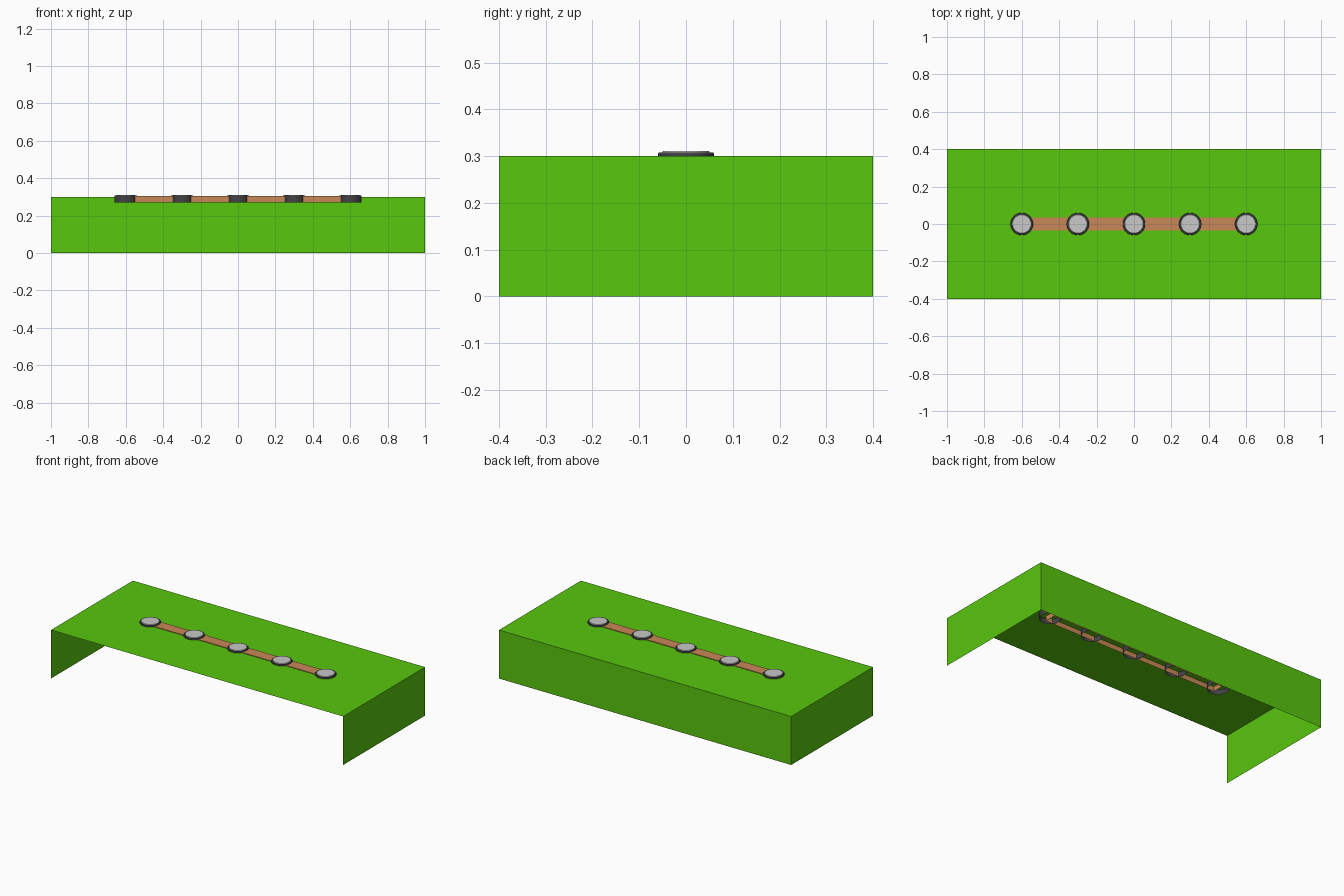
import bpy, bmesh, math

if "Cube" in bpy.data.objects:
    bpy.data.objects.remove(bpy.data.objects["Cube"])


def material(name, rgb):
    m = bpy.data.materials.new(name)
    m.diffuse_color = (*rgb, 1)
    m.use_nodes = True
    m.node_tree.nodes["Principled BSDF"].inputs["Base Color"].default_value = m.diffuse_color
    return m


GREEN = material("green", (0.098, 0.571, 0.004))
COPPER = material("copper", (0.58, 0.25, 0.098))
DARK = material("dark grey", (0.055, 0.055, 0.06))
SILVER = material("light grey", (0.58, 0.58, 0.58))


def finish(bm, name, mat, smooth=False):
    me = bpy.data.meshes.new(name)
    bm.to_mesh(me)
    bm.free()
    me.materials.append(mat)
    ob = bpy.data.objects.new(name, me)
    bpy.context.collection.objects.link(ob)
    if smooth:
        bpy.ops.object.select_all(action='DESELECT')
        ob.select_set(True)
        bpy.context.view_layer.objects.active = ob
        bpy.ops.object.shade_smooth_by_angle(angle=math.radians(30))
    return ob


def open_box(name, mat, size, z0, open_sides):
    """Box standing on z0, with the faces passing the open_sides test removed."""
    bm = bmesh.new()
    bmesh.ops.create_cube(bm, size=1)
    bmesh.ops.scale(bm, vec=size, verts=bm.verts)
    bmesh.ops.translate(bm, vec=(0, 0, z0 + size[2] / 2), verts=bm.verts)
    bm.normal_update()
    gone = [f for f in bm.faces if open_sides(f.normal)]
    bmesh.ops.delete(bm, geom=gone, context='FACES')
    return finish(bm, name, mat)


def lathe(name, mat, profile, x, steps=32):
    """Spin an (r, z) profile about the vertical axis at x."""
    bm = bmesh.new()
    vs = [bm.verts.new((r, 0, z)) for r, z in profile]
    es = [bm.edges.new(p) for p in zip(vs, vs[1:])]
    bmesh.ops.spin(bm, geom=vs + es, cent=(0, 0, 0), axis=(0, 0, 1),
                   angle=math.tau, steps=steps)
    bmesh.ops.remove_doubles(bm, verts=bm.verts, dist=1e-5)
    bmesh.ops.recalc_face_normals(bm, faces=bm.faces)
    # make sure the outside faces away from the axis
    side = max(bm.faces, key=lambda f: f.calc_center_median().xy.length)
    c = side.calc_center_median()
    if side.normal.x * c.x + side.normal.y * c.y + side.normal.z * 0.01 < 0:
        bmesh.ops.reverse_faces(bm, faces=bm.faces)
    bmesh.ops.translate(bm, vec=(x, 0, 0), verts=bm.verts)
    return finish(bm, name, mat, True)


# shell: top, back and two ends; front and underside are open
open_box("body_shell", GREEN, (2, 0.8, 0.3), 0,
         lambda n: n.z < -0.5 or n.y < -0.5)

# connecting strip, open underneath
open_box("copper_strip", COPPER, (1.2, 0.07, 0.034), 0.27,
         lambda n: n.z < -0.5)

# five contacts: dark ring with a light cap
for i in range(5):
    x = -0.6 + 0.3 * i
    lathe(f"contact_ring_{i + 1}", DARK,
          [(0.06, 0.27), (0.06, 0.305), (0.058, 0.308), (0.05, 0.308)], x)
    lathe(f"contact_cap_{i + 1}", SILVER,
          [(0.051, 0.308), (0.049, 0.311), (0, 0.311)], x)
